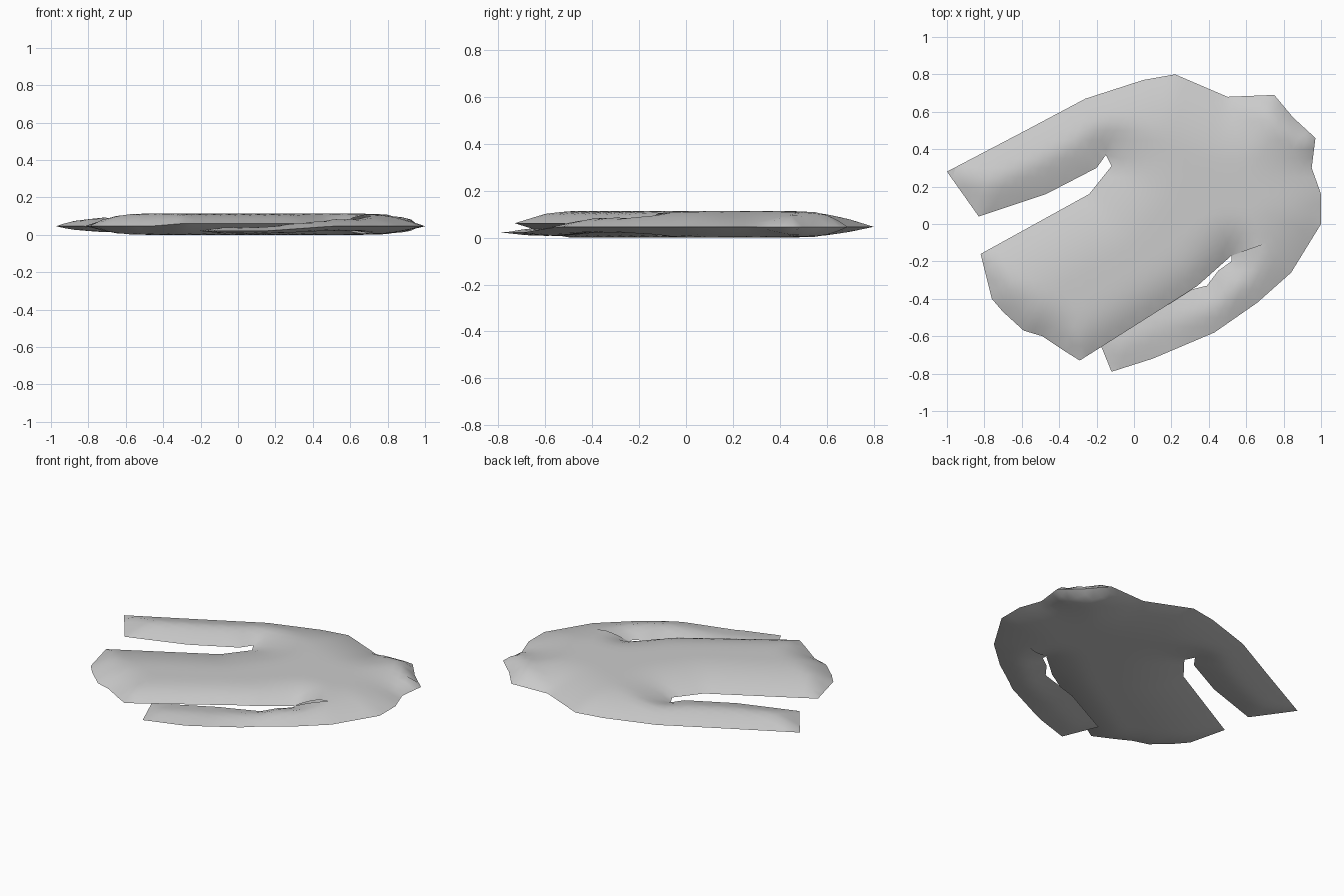
import bpy
import bmesh
from math import floor
from mathutils import Vector
from mathutils.geometry import delaunay_2d_cdt, intersect_point_line

cube = bpy.data.objects.get("Cube")
if cube:
    bpy.data.objects.remove(cube)

STEP = 0.05        # spacing of the cloth mesh
PUFF = 0.068       # rise of the upper cloth above the rim
SAG = 0.046        # drop of the lower cloth below the rim
SOFT = 0.36        # distance over which the cloth rounds off

# Outline chains of the garment lying flat
far_sleeve = [(-.83, .04), (-1, .28), (-.58, .5), (-.26, .67), (.05, .77), (.22, .8), (.5, .68)]
shoulder = [(.5, .68), (.75, .69)]
neck = [(.75, .69), (.85, .57), (.97, .46), (.95, .3)]
upper_arm = [(.95, .3), (1, .16), (1, 0)]
armpit = (.52, -.17)
near_side = [armpit, (.34, -.33), (.2, -.42), (-.29, -.73)]
hem = [(-.29, -.73), (-.37, -.68), (-.49, -.6), (-.59, -.57), (-.7, -.47), (-.76, -.4), (-.82, -.16)]
far_side = [(-.82, -.16), (-.24, .16), (-.12, .31), (-.15, .37), (-.2, .3), (-.47, .16), (-.83, .04)]
near_outer = [(1, 0), (.84, -.26), (.66, -.42), (.43, -.58), (.1, -.72), (-.12, -.79)]
near_cuff = [(-.12, -.79), (-.21, -.57)]
near_inner = [(-.21, -.57), (.14, -.39), (.39, -.33), (.45, -.25), (.52, -.2), armpit]
seam = [(1, 0), armpit]


def clamp(value):
    return max(0.0, min(1.0, value))


def pairs(chain):
    return [(Vector(a), Vector(b)) for a, b in zip(chain, chain[1:])]


def distance(point, edge):
    near, t = intersect_point_line(point, *edge)
    return (point - edge[0].lerp(edge[1], clamp(t))).length


def resample(chains):
    """Walk the chains into one closed loop with short edges."""
    loop = []
    for chain in chains:
        for a, b in pairs(chain):
            count = max(1, floor((b - a).length / STEP + 0.5))
            loop += [a.lerp(b, i / count) for i in range(count)]
    return loop


def torso_shape(p):
    # The near side edge is lifted where it lies over the sleeve
    inward = -.536 * (p.x - .34) + .844 * (p.y + .33)
    lift = clamp(1 - inward / .2) * clamp((.5 - p.x) / .2)
    return .048 + .015 * lift, 1.0


def sleeve_shape(p):
    # The sleeve flattens as it slides under the body
    tuck = clamp((.5 - p.x) / .35)
    return .048 - .025 * tuck, 1 - .5 * tuck


def add_cloth(bm, chains, rims, shape):
    """Fill the outline and puff it into an upper and a lower sheet.
    Each rim is a chain with a bluntness that steepens its edge."""
    loop = resample(chains)
    edges = [(edge, blunt) for chain, blunt in rims for edge in pairs(chain)]
    border = [edge for chain in chains for edge in pairs(chain)]
    points = list(loop)
    cells = round(1 / STEP)
    for i in range(-cells, cells + 1):
        for j in range(-cells, cells + 1):
            p = Vector(((i + .5 * (j % 2)) * STEP, j * STEP))
            if min(distance(p, edge) for edge in border) > STEP * .45:
                points.append(p)
    verts, _, faces, _, _, _ = delaunay_2d_cdt(
        points, [], [list(range(len(loop)))], 1, 1e-5)
    used = sorted({i for face in faces for i in face})
    for side in (1, -1):
        made = {}
        for i in used:
            p = verts[i]
            d = min(distance(p, edge) * blunt for edge, blunt in edges)
            rim, fullness = shape(p)
            curve = 1 - (1 - clamp(d / SOFT)) ** 2
            z = rim + curve * fullness * (PUFF if side > 0 else -SAG)
            made[i] = bm.verts.new((p.x, p.y, z))
        for face in faces:
            order = face if side > 0 else face[::-1]
            bm.faces.new([made[i] for i in order])


# Body with the far sleeve, then the near sleeve joined along the seam
bm = bmesh.new()
add_cloth(bm,
          [far_sleeve, shoulder, neck, upper_arm, seam, near_side, hem, far_side],
          [(far_sleeve, 1), (shoulder, 2), (neck, 3), (upper_arm, 1), (near_outer[:3], 1),
           (near_side, 1.5), (hem, 1.6), (far_side, 1)],
          torso_shape)
add_cloth(bm,
          [near_outer, near_cuff, near_inner, seam[::-1]],
          [(upper_arm, 1), (near_outer, 1), (near_cuff, 1.5), (near_inner, 1)],
          sleeve_shape)
bmesh.ops.remove_doubles(bm, verts=bm.verts, dist=1e-4)

# Rest the cloth on the ground
low = min(v.co.z for v in bm.verts)
for v in bm.verts:
    v.co.z -= low
mesh = bpy.data.meshes.new("folded_shirt")
bm.to_mesh(mesh)
bm.free()

shirt = bpy.data.objects.new("folded_shirt", mesh)
bpy.context.collection.objects.link(shirt)

# Plain grey fabric
fabric = bpy.data.materials.new("grey_fabric")
fabric.use_nodes = True
colour = (.6, .6, .6, 1)
fabric.diffuse_color = colour
fabric.node_tree.nodes["Principled BSDF"].inputs["Base Color"].default_value = colour
mesh.materials.append(fabric)

bpy.ops.object.select_all(action="DESELECT")
shirt.select_set(True)
bpy.context.view_layer.objects.active = shirt
bpy.ops.object.shade_smooth_by_angle(angle=.7)
